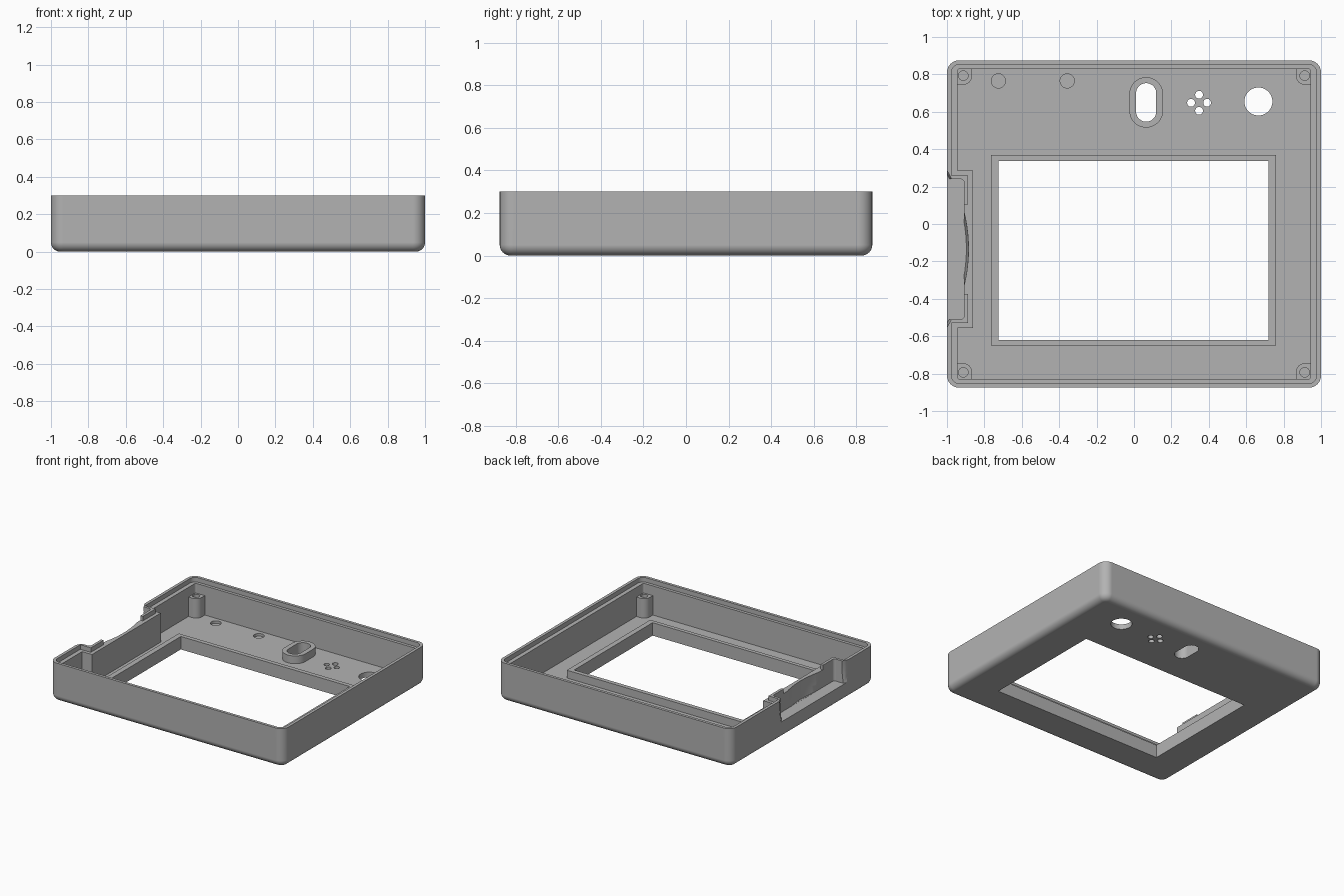
import bpy, bmesh
from math import sin, cos, pi
from mathutils import Vector

cube = bpy.data.objects.get("Cube")
if cube:
    bpy.data.objects.remove(cube, do_unlink=True)

grey = bpy.data.materials.new("plain grey plastic")
grey.use_nodes = True
colour = (0.45, 0.45, 0.45, 1)
grey.diffuse_color = colour
grey.node_tree.nodes["Principled BSDF"].inputs["Base Color"].default_value = colour

FLOOR, LEDGE, TOP = 0.04, 0.265, 0.3
RAISED = 0.1      # top of the window frame and slot collar
WALL_X, WALL_Y = 0.945, 0.83


def rounded(corners, steps=8):
    """Outline with right-angled corners (x, y, radius)."""
    pts = []
    for i, (x, y, r) in enumerate(corners):
        p = Vector((x, y))
        if r == 0:
            pts.append(p)
            continue
        a = (Vector(corners[i - 1][:2]) - p).normalized()
        b = (Vector(corners[(i + 1) % len(corners)][:2]) - p).normalized()
        c = p + r * (a + b)
        for k in range(steps + 1):
            t = pi / 2 * (1 - k / steps)
            pts.append(c - r * (a * cos(t) + b * sin(t)))
    return pts


def rect(x0, x1, y0, y1, r=0):
    return rounded([(x0, y0, r), (x1, y0, r), (x1, y1, r), (x0, y1, r)])


def slot(x, y, r, half=0, n=32):
    """Circle, or a slot stretched along y by half on each side."""
    pts = []
    for k in range(n):
        t = 2 * pi * (k + 0.5) / n
        pts.append(Vector((x + r * cos(t), y + r * sin(t) + (half if sin(t) > 0 else -half))))
    return pts


def jogged(x, y, jog_x, y0, y1, r):
    """Cavity outline that steps inward around the side pocket."""
    return [(x, -y, r), (x, y, r), (-x, y, r), (-x, y1, 0), (jog_x, y1, 0),
            (jog_x, y0, 0), (-x, y0, 0), (-x, -y, r)]


def prism(name, pts, z0, z1, fillet=0):
    bm = bmesh.new()
    base = bm.faces.new([bm.verts.new((p.x, p.y, z0)) for p in pts])
    ext = bmesh.ops.extrude_face_region(bm, geom=[base])
    for v in ext["geom"]:
        if isinstance(v, bmesh.types.BMVert):
            v.co.z = z1
    bmesh.ops.recalc_face_normals(bm, faces=bm.faces)
    if fillet:
        edges = [e for e in bm.edges if all(abs(v.co.z - z0) < 1e-5 for v in e.verts)]
        bmesh.ops.bevel(bm, geom=edges, offset=fillet, segments=8, profile=0.5,
                        affect='EDGES', clamp_overlap=False)
    mesh = bpy.data.meshes.new(name)
    bm.to_mesh(mesh)
    bm.free()
    mesh.materials.append(grey)
    ob = bpy.data.objects.new(name, mesh)
    bpy.context.collection.objects.link(ob)
    return ob


def activate(ob):
    bpy.ops.object.select_all(action='DESELECT')
    ob.select_set(True)
    bpy.context.view_layer.objects.active = ob


def cut(ob, cutter):
    cutter.hide_render = True
    mod = ob.modifiers.new("cut", 'BOOLEAN')
    mod.operation, mod.solver, mod.object = 'DIFFERENCE', 'EXACT', cutter
    activate(ob)
    bpy.ops.object.modifier_apply(modifier=mod.name)
    bpy.data.objects.remove(cutter, do_unlink=True)


def finish(ob):
    activate(ob)
    bpy.ops.object.shade_smooth_by_angle(angle=pi / 6)
    mod = ob.modifiers.new("even shading", 'WEIGHTED_NORMAL')
    mod.keep_sharp = True


# Tray with rounded corners and a rounded bottom edge
shell = prism("tray_shell", rect(-1, 1, -0.875, 0.875, 0.065), 0, TOP, fillet=0.05)

# Hollow interior, then the stepped ledge inside the rim
cavity = rounded(jogged(WALL_X, WALL_Y, -0.86, -0.555, 0.285, 0.015))
cut(shell, prism("cavity_cutter", cavity, FLOOR, 0.5))
ledge = rounded(jogged(0.977, 0.853, -0.887, -0.53, 0.26, 0.045))
cut(shell, prism("ledge_cutter", ledge, LEDGE, 0.5))

# Open side pocket, the gap in its lip and the thumb scoop
pocket = rounded([(-1.1, -0.51, 0), (-0.908, -0.51, 0.02), (-0.908, 0.24, 0.02), (-1.1, 0.24, 0)])
cut(shell, prism("pocket_cutter", pocket, 0.13, 0.5))
cut(shell, prism("lip_gap_cutter", rect(-0.95, -0.87, -0.375, 0.105), LEDGE, 0.5))
bpy.ops.mesh.primitive_uv_sphere_add(segments=128, ring_count=64, radius=0.83,
                                     location=(-0.885 - 0.83, -0.133, LEDGE))
scoop = bpy.context.object
scoop.data.materials.append(grey)
# keep only the part of the sphere above the pocket floor
bm = bmesh.new()
bm.from_mesh(scoop.data)
res = bmesh.ops.bisect_plane(bm, geom=bm.verts[:] + bm.edges[:] + bm.faces[:],
                             plane_co=(0, 0, 0.131 - LEDGE), plane_no=(0, 0, -1), clear_outer=True)
bmesh.ops.contextual_create(bm, geom=[e for e in res["geom_cut"] if isinstance(e, bmesh.types.BMEdge)])
bmesh.ops.recalc_face_normals(bm, faces=bm.faces)
bm.to_mesh(scoop.data)
bm.free()
cut(shell, scoop)

# Openings through the floor
window = rect(-0.725, 0.72, -0.62, 0.337)
oblong = slot(0.065, 0.65, 0.054, 0.049)
sound_holes = [slot(0.348 + dx, 0.648 + dy, 0.021, n=20)
               for dx, dy in ((0.043, 0), (-0.043, 0), (0, 0.043), (0, -0.043))]
for pts in [window, oblong, slot(0.665, 0.655, 0.075)] + sound_holes:
    cut(shell, prism("opening_cutter", pts, -0.1, 0.12))

# Shallow round recesses in the floor
for x in (-0.725, -0.357):
    cut(shell, prism("recess_cutter", slot(x, 0.765, 0.038), 0.02, 0.12))
finish(shell)

# Raised frame around the window
frame = prism("window_frame", rect(-0.765, 0.76, -0.65, 0.37), FLOOR, RAISED)
cut(frame, prism("frame_cutter", window, -0.1, 0.5))
finish(frame)

# Raised collar around the oblong opening
collar = prism("slot_collar", slot(0.065, 0.65, 0.09, 0.045), FLOOR, RAISED)
cut(collar, prism("collar_cutter", oblong, -0.1, 0.5))
finish(collar)

# Screw posts filling the four corners
for sx, side in ((-1, "right"), (1, "left")):
    for sy, end in ((-1, "front"), (1, "back")):
        pts = rounded([(sx * WALL_X, sy * WALL_Y, 0), (sx * 0.865, sy * WALL_Y, 0),
                       (sx * 0.865, sy * 0.745, 0.048), (sx * WALL_X, sy * 0.745, 0)])
        post = prism(f"screw_post_{end}_{side}", pts, FLOOR, 0.19)
        cut(post, prism("screw_hole_cutter", slot(sx * 0.913, sy * 0.793, 0.026, n=12), 0.06, 0.5))
        finish(post)
